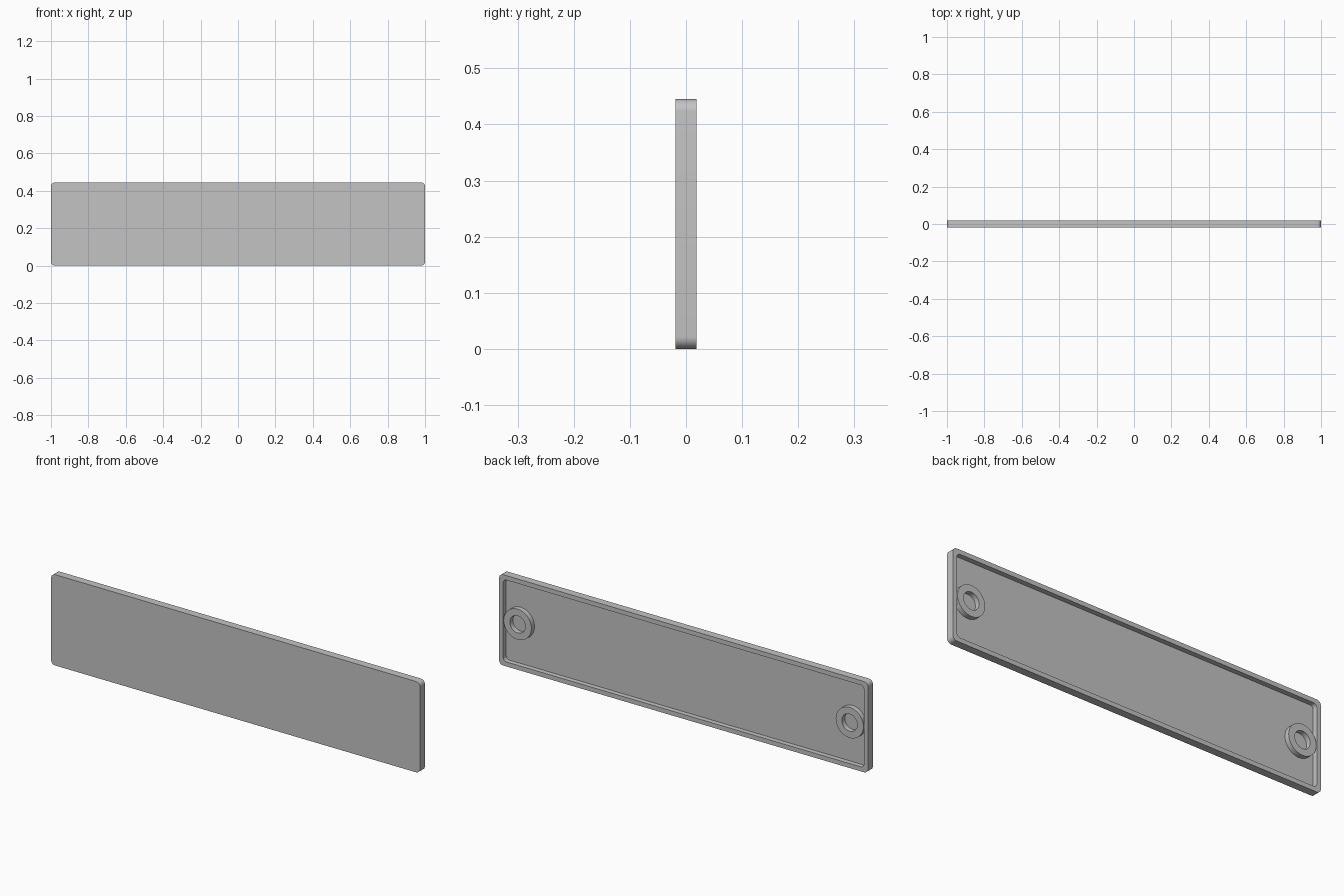
import bpy
import bmesh
from math import cos, sin, pi, radians

cube = bpy.data.objects.get("Cube")
if cube:
    bpy.data.objects.remove(cube, do_unlink=True)

LENGTH, HEIGHT = 2.0, 0.445
FRONT, BACK, FLOOR = -0.019, 0.019, -0.005   # y levels
RIM = 0.022                                  # rim wall thickness
MID = HEIGHT / 2

grey = bpy.data.materials.new("plain grey")
grey.use_nodes = True
grey.diffuse_color = (0.55, 0.55, 0.55, 1)
grey.node_tree.nodes["Principled BSDF"].inputs["Base Color"].default_value = grey.diffuse_color


def rounded_rect(inset, radius, y, steps=8):
    """Rounded rectangle outline in the xz plane."""
    hx, hz = LENGTH / 2 - inset - radius, MID - inset - radius
    points = []
    for corner, (sx, sz) in enumerate([(1, 1), (-1, 1), (-1, -1), (1, -1)]):
        for i in range(steps + 1):
            a = (corner + i / steps) * pi / 2
            points.append((sx * hx + radius * cos(a), y, MID + sz * hz + radius * sin(a)))
    return points


def circle(x, radius, y, sides=48):
    """Circle outline in the xz plane."""
    return [(x + radius * cos(2 * pi * i / sides), y, MID + radius * sin(2 * pi * i / sides))
            for i in range(sides)]


def loft(name, outlines, closed=False):
    """Skin matching outlines; cap both ends, or join the last to the first."""
    bm = bmesh.new()
    rings = [[bm.verts.new(p) for p in outline] for outline in outlines]
    pairs = list(zip(rings, rings[1:]))
    if closed:
        pairs.append((rings[-1], rings[0]))
    else:
        bm.faces.new(rings[0])
        bm.faces.new(rings[-1])
    for a, b in pairs:
        for i in range(len(a)):
            j = (i + 1) % len(a)
            bm.faces.new((a[i], a[j], b[j], b[i]))
    bmesh.ops.recalc_face_normals(bm, faces=bm.faces)
    mesh = bpy.data.meshes.new(name)
    bm.to_mesh(mesh)
    bm.free()
    mesh.materials.append(grey)
    obj = bpy.data.objects.new(name, mesh)
    bpy.context.collection.objects.link(obj)
    bpy.ops.object.select_all(action="DESELECT")
    obj.select_set(True)
    bpy.context.view_layer.objects.active = obj
    bpy.ops.object.shade_smooth_by_angle(angle=radians(30))
    return obj


# Plate with a shallow recess in its back
loft("plate", [
    rounded_rect(0, 0.022, FRONT),
    rounded_rect(0, 0.022, BACK),
    rounded_rect(RIM, 0.018, BACK),
    rounded_rect(RIM, 0.018, FLOOR),
])

# Ring bosses at each end of the recess
for side, x in (("left", 0.9), ("right", -0.9)):
    loft(side + "_boss", [
        circle(x, 0.075, FLOOR),
        circle(x, 0.075, BACK),
        circle(x, 0.042, BACK),
        circle(x, 0.042, FLOOR),
    ], closed=True)
